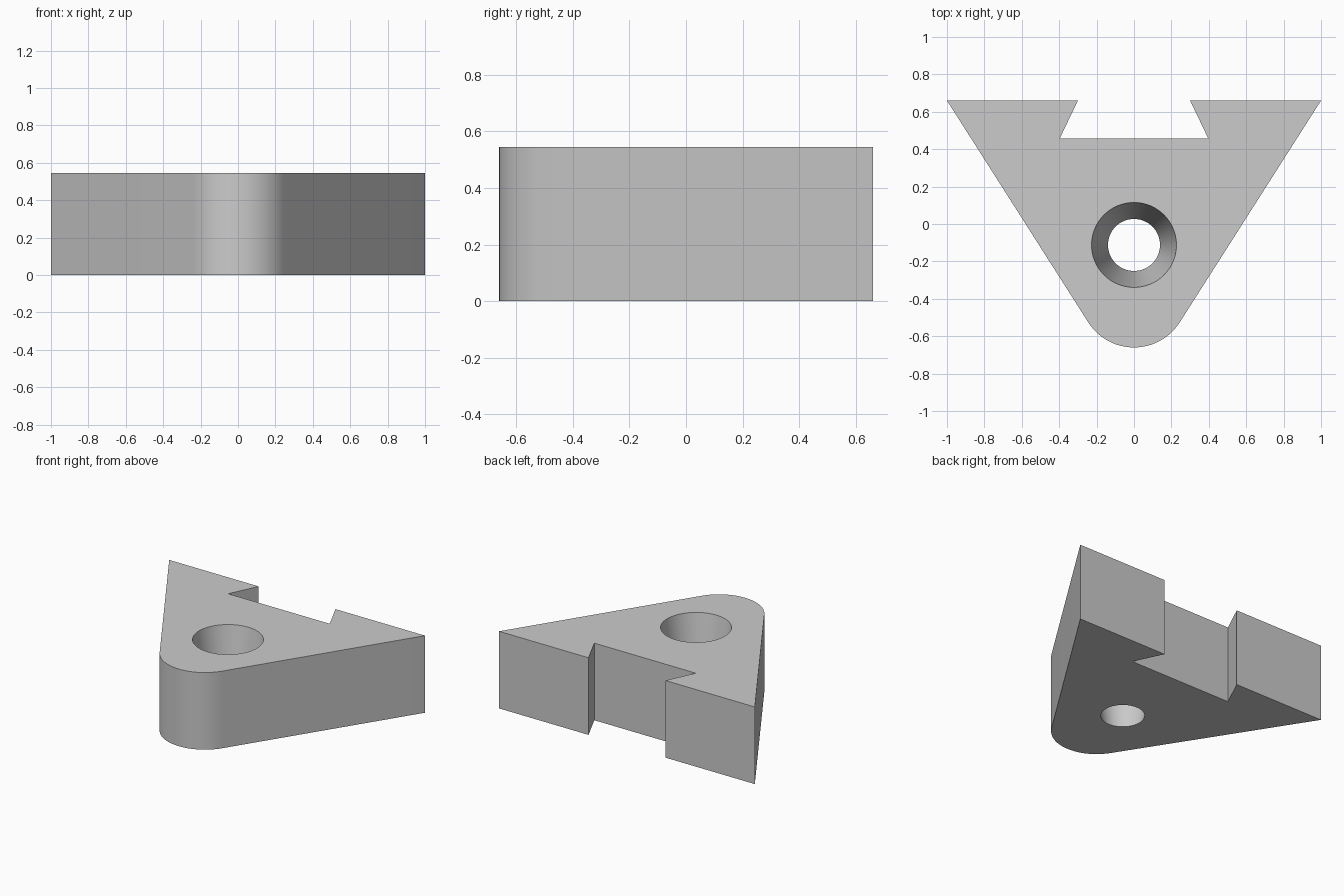
import bpy
import bmesh
import math

cube = bpy.data.objects.get("Cube")
if cube:
    bpy.data.objects.remove(cube, do_unlink=True)

HEIGHT = 0.545
BACK = 0.66                    # y of the back face; the nose reaches -BACK
HOLE_Y, HOLE_TOP, HOLE_BOTTOM = -0.112, 0.227, 0.139
HOLE_STEPS, NOSE_STEPS = 64, 24

# Plain grey material
grey = bpy.data.materials.new("light_grey")
grey.use_nodes = True
colour = (0.6, 0.6, 0.6, 1)
grey.diffuse_color = colour
grey.node_tree.nodes["Principled BSDF"].inputs["Base Color"].default_value = colour


def outline():
    """Wedge with rounded nose and dovetail slot, counter-clockwise."""
    side = math.radians(57.5)                 # slope of the long sides
    nx, ny = math.sin(side), -math.cos(side)  # normal of the +x side
    radius = (nx + ny * BACK + ny * BACK) / (1 + ny)
    centre = radius - BACK
    sweep = math.pi / 2 - (math.pi / 2 - side)  # half the nose arc
    nose = []
    for i in range(NOSE_STEPS + 1):
        a = -sweep + 2 * sweep * i / NOSE_STEPS
        nose.append((radius * math.sin(a), centre - radius * math.cos(a)))
    right_half = [(1, BACK), (0.30, BACK), (0.397, 0.457)]
    left_half = [(-x, y) for x, y in reversed(right_half)]
    return nose + right_half + left_half


def circle(radius):
    steps = [2 * math.pi * i / HOLE_STEPS for i in range(HOLE_STEPS)]
    return [(radius * math.cos(a), HOLE_Y + radius * math.sin(a)) for a in steps]


def add_loop(bm, points, z):
    verts = [bm.verts.new((x, y, z)) for x, y in points]
    edges = [bm.edges.new((v, verts[(i + 1) % len(verts)])) for i, v in enumerate(verts)]
    return verts, edges


def add_wall(bm, low, high):
    for i in range(len(low)):
        j = (i + 1) % len(low)
        bm.faces.new((low[i], low[j], high[j], high[i]))


# Dovetailed wedge block with a tapered through hole
bm = bmesh.new()
profile = outline()
low, low_edges = add_loop(bm, profile, 0)
high, high_edges = add_loop(bm, profile, HEIGHT)
hole_low, hole_low_edges = add_loop(bm, circle(HOLE_BOTTOM), 0)
hole_high, hole_high_edges = add_loop(bm, circle(HOLE_TOP), HEIGHT)
for edges in (low_edges + hole_low_edges, high_edges + hole_high_edges):
    bmesh.ops.triangle_fill(bm, use_beauty=True, edges=edges)
add_wall(bm, low, high)
add_wall(bm, hole_low, hole_high)
bmesh.ops.recalc_face_normals(bm, faces=bm.faces[:])

mesh = bpy.data.meshes.new("dovetail_wedge_block")
bm.to_mesh(mesh)
bm.free()
mesh.materials.append(grey)
block = bpy.data.objects.new("dovetail_wedge_block", mesh)
bpy.context.collection.objects.link(block)

# Smooth nose and hole, sharp corners elsewhere
bpy.ops.object.select_all(action="DESELECT")
block.select_set(True)
bpy.context.view_layer.objects.active = block
bpy.ops.object.shade_smooth_by_angle(angle=math.radians(30))
